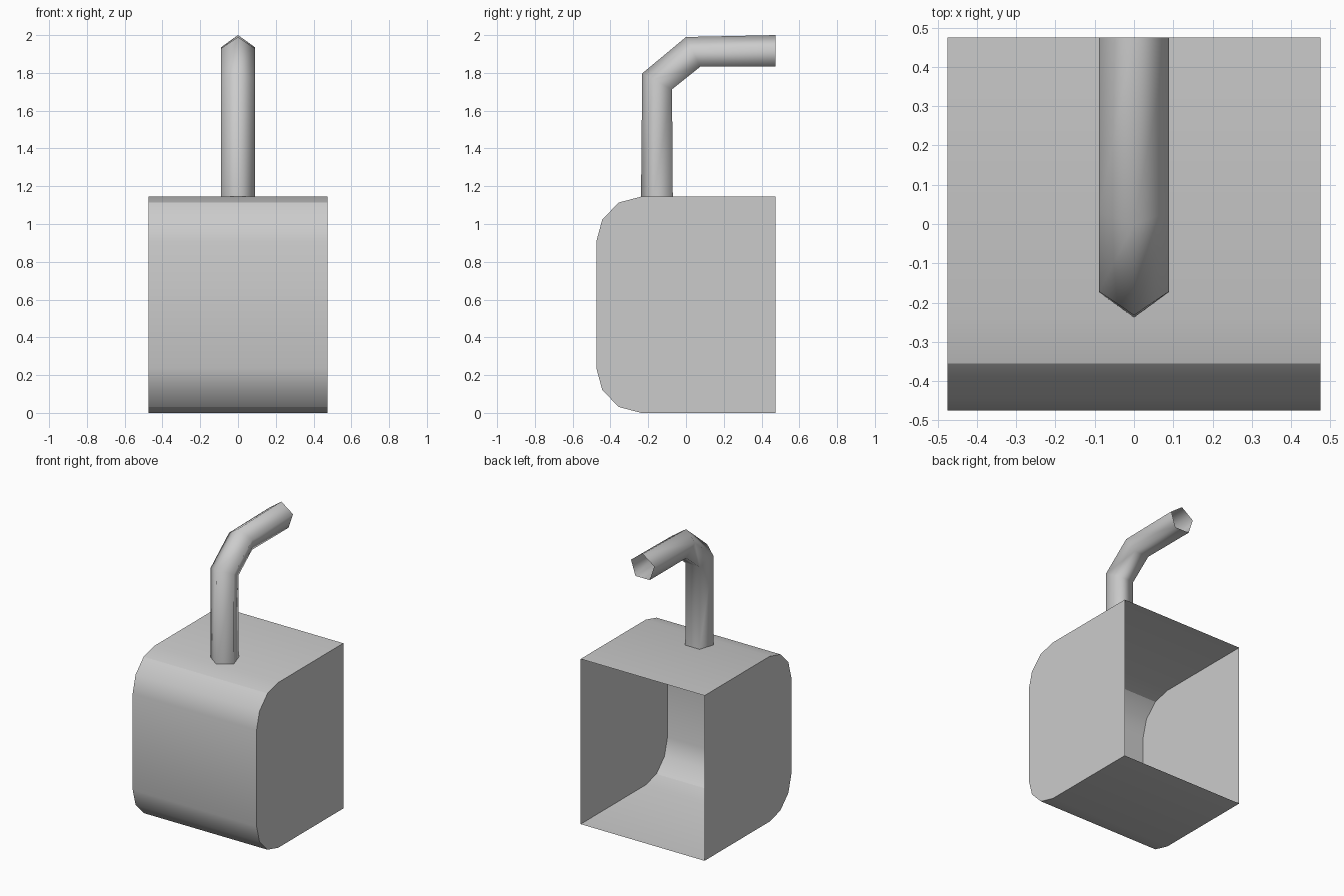
import bpy, bmesh, math
from mathutils import Vector

if "Cube" in bpy.data.objects:
    bpy.data.objects.remove(bpy.data.objects["Cube"])


def finish(name, bm, sharp_edges=()):
    for f in bm.faces:
        f.smooth = True
    for e in sharp_edges:
        e.smooth = False
    mesh = bpy.data.meshes.new(name)
    bm.to_mesh(mesh)
    bm.free()
    obj = bpy.data.objects.new(name, mesh)
    bpy.context.collection.objects.link(obj)
    return obj


# Lock body: open-backed shell, (y, z) profile with rounded front corners
HALF, H = 0.475, 1.145
upper = [(0.475, H), (-0.237, H), (-0.355, 1.114), (-0.443, 1.025), (-0.475, 0.907)]
profile = upper + [(y, H - z) for y, z in reversed(upper)]

bm = bmesh.new()
left = [bm.verts.new((-HALF, y, z)) for y, z in profile]
right = [bm.verts.new((HALF, y, z)) for y, z in profile]
for i in range(len(profile) - 1):
    bm.faces.new((left[i], left[i + 1], right[i + 1], right[i]))
sides = [bm.faces.new(left[::-1]), bm.faces.new(right)]
sharp = {e for f in sides for e in f.edges}
# creases where the rounded front meets the top and bottom
sharp |= {bm.edges.get((left[i], right[i])) for i in (2, 7)}
finish("body", bm, sharp)

# Bent shackle: pentagonal tube, each ring given by its outer ridge and inner flat (y, z)
rings = [((-0.238, H), (-0.070, H)),
         ((-0.232, 1.797), (-0.074, 1.713)),
         ((0.000, 1.990), (0.076, 1.833)),
         ((0.475, 2.000), (0.475, 1.833))]
SIDES, R = 5, 0.0935
depth = 1 + math.cos(math.pi / SIDES)

bm = bmesh.new()
loops = []
for outer, inner in rings:
    o, n = Vector((0, *outer)), Vector((0, *inner))
    loop = []
    for k in range(SIDES):
        a = 2 * math.pi * k / SIDES
        p = o.lerp(n, (1 - math.cos(a)) / depth)
        p.x = R * math.sin(a)
        loop.append(bm.verts.new(p))
    loops.append(loop)
for a, b in zip(loops, loops[1:]):
    for k in range(SIDES):
        j = (k + 1) % SIDES
        bm.faces.new((a[k], a[j], b[j], b[k]))
finish("shackle", bm)
